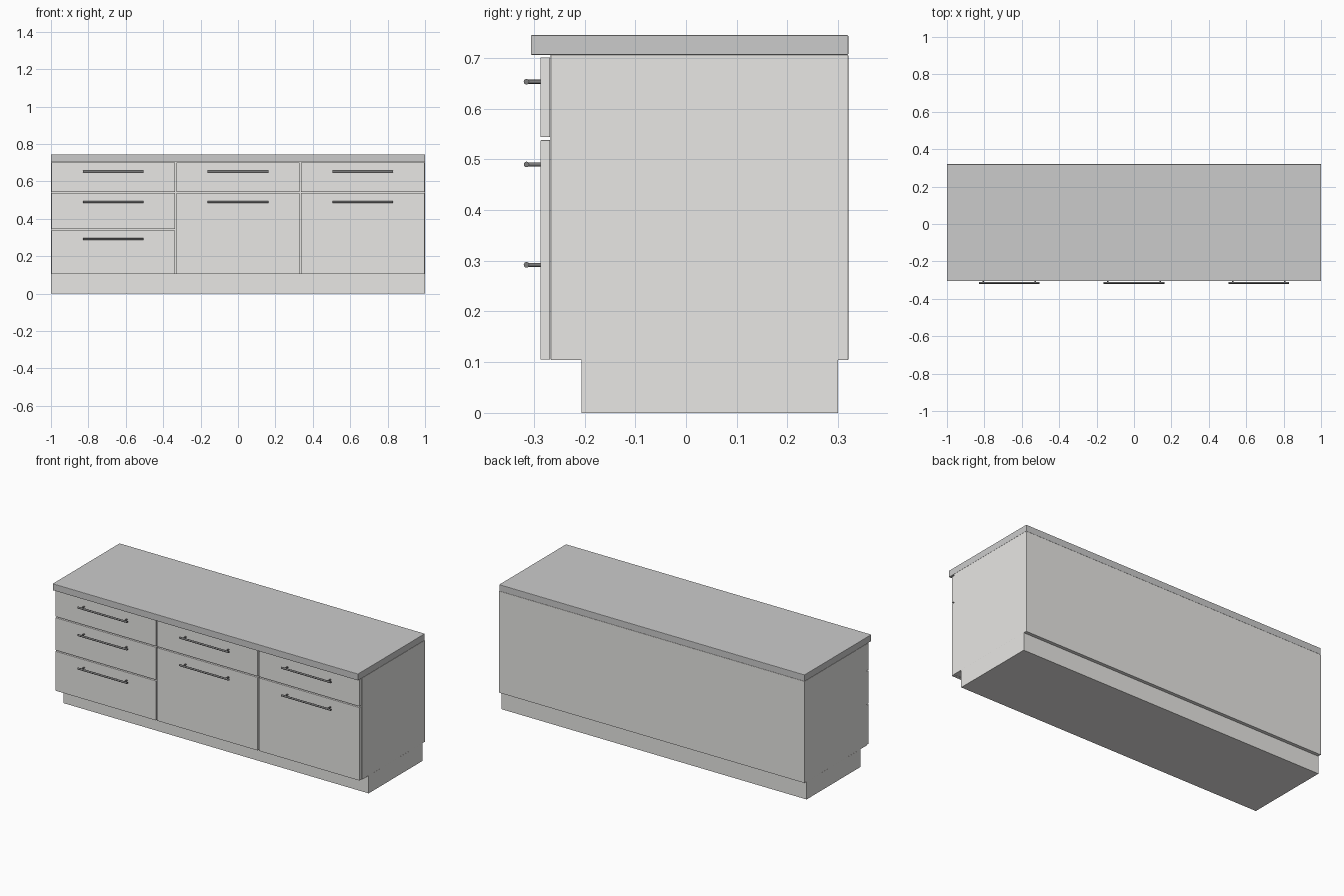
import bpy
from math import pi

if "Cube" in bpy.data.objects:
    bpy.data.objects.remove(bpy.data.objects["Cube"])


def material(name, color):
    m = bpy.data.materials.new(name)
    m.diffuse_color = (*color, 1)
    m.use_nodes = True
    m.node_tree.nodes["Principled BSDF"].inputs["Base Color"].default_value = m.diffuse_color
    return m


BODY = material("warm_grey", (0.81, 0.80, 0.78))
STONE = material("stone_grey", (0.69, 0.69, 0.69))
METAL = material("dark_metal", (0.2, 0.2, 0.2))


def box(name, x, y, z, mat, bevel=0.0):
    """Box from (min, max) ranges with optional softened edges."""
    bpy.ops.mesh.primitive_cube_add(size=1, location=[sum(r) / 2 for r in (x, y, z)])
    ob = bpy.context.object
    ob.name = name
    ob.scale = [r[1] - r[0] for r in (x, y, z)]
    bpy.ops.object.transform_apply(location=False, rotation=False, scale=True)
    ob.data.materials.append(mat)
    if bevel:
        mod = ob.modifiers.new("soft_edges", 'BEVEL')
        mod.width = bevel
        mod.segments = 2
    return ob


def rod(name, radius, length, loc, rot):
    bpy.ops.mesh.primitive_cylinder_add(vertices=16, radius=radius, depth=length,
                                        location=loc, rotation=rot)
    ob = bpy.context.object
    ob.name = name
    ob.data.materials.append(METAL)
    bpy.ops.object.shade_smooth_by_angle()


def handle(name, x, z):
    """Bar pull on two standoffs."""
    rod(name + "_bar", 0.0055, 0.324, (x, -0.3145, z), (0, pi / 2, 0))
    for side, s in (("left", -1), ("right", 1)):
        rod(f"{name}_{side}_post", 0.004, 0.03, (x + s * 0.14, -0.30, z), (pi / 2, 0, 0))


# Plinth, carcass and worktop
box("plinth", (-1, 1), (-0.206, 0.30), (0, 0.105), BODY)
box("carcass", (-1, 1), (-0.267, 0.32), (0.1045, 0.706), BODY, 0.001)
box("worktop", (-1, 1), (-0.306, 0.32), (0.706, 0.745), STONE, 0.002)

# Fronts per column: (name, bottom, top, handle height)
top_drawer = ("top_drawer", 0.544, 0.701, 0.653)
drawers = [top_drawer, ("middle_drawer", 0.345, 0.538, 0.490),
           ("bottom_drawer", 0.105, 0.339, 0.292)]
cupboard = [top_drawer, ("deep_drawer", 0.105, 0.538, 0.490)]
columns = [("left", -2 / 3, drawers), ("centre", 0, cupboard), ("right", 2 / 3, cupboard)]

for col, x, fronts in columns:
    for part, z0, z1, hz in fronts:
        name = f"{col}_{part}"
        box(name + "_front", (x - 0.33, x + 0.33), (-0.287, -0.268), (z0, z1), BODY, 0.0015)
        handle(name + "_handle", x, hz)
